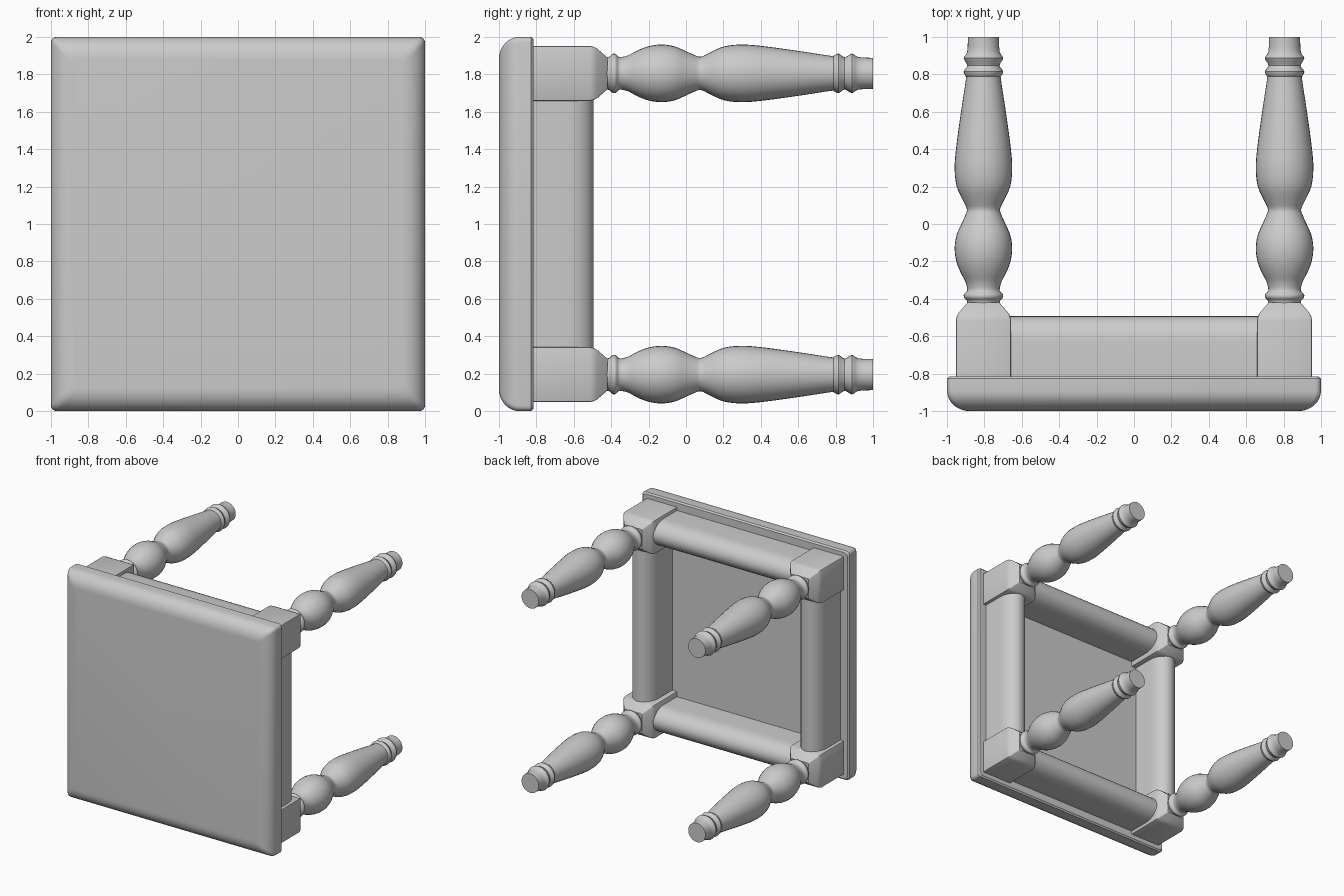
import bpy, bmesh, math
from mathutils import Vector

if "Cube" in bpy.data.objects:
    bpy.data.objects.remove(bpy.data.objects["Cube"])

CZ = 1.0      # height of the table's axis (it lies on its side)
LEG = 0.805   # leg offset from the axis


def loft(name, rings, angle=35):
    """Skin a stack of equal-length closed rings and cap both ends."""
    bm = bmesh.new()
    vs = [[bm.verts.new(p) for p in r] for r in rings]
    n = len(vs[0])
    for a, b in zip(vs, vs[1:]):
        for i in range(n):
            j = (i + 1) % n
            bm.faces.new((a[i], a[j], b[j], b[i]))
    bm.faces.new(vs[0])
    bm.faces.new(vs[-1])
    bmesh.ops.recalc_face_normals(bm, faces=bm.faces)
    me = bpy.data.meshes.new(name)
    bm.to_mesh(me)
    bm.free()
    ob = bpy.data.objects.new(name, me)
    bpy.context.collection.objects.link(ob)
    bpy.ops.object.select_all(action='DESELECT')
    ob.select_set(True)
    bpy.context.view_layer.objects.active = ob
    bpy.ops.object.shade_smooth_by_angle(angle=math.radians(angle))
    return ob


def square_ring(half, y, r, cx=0, cz=CZ, seg=5):
    """Rounded square in the xz plane."""
    pts = []
    for k in range(4):
        mid = math.pi / 4 + k * math.pi / 2
        sx = 1 if math.cos(mid) > 0 else -1
        sz = 1 if math.sin(mid) > 0 else -1
        for s in range(seg + 1):
            a = k * math.pi / 2 + s / seg * math.pi / 2
            pts.append((cx + sx * (half - r) + r * math.cos(a), y,
                        cz + sz * (half - r) + r * math.sin(a)))
    return pts


def round_ring(rad, y, cx, cz, n=32):
    return [(cx + rad * math.cos(2 * math.pi * i / n), y,
             cz + rad * math.sin(2 * math.pi * i / n)) for i in range(n)]


def smooth_profile(p, steps=3):
    """Catmull-Rom through the profile points."""
    p = [Vector(q) for q in p]
    p = [p[0]] + p + [p[-1]]
    out = []
    for a, b, c, d in zip(p, p[1:], p[2:], p[3:]):
        for s in range(steps):
            t = s / steps
            out.append(0.5 * (2 * b + (c - a) * t + (2 * a - 5 * b + 4 * c - d) * t * t
                              + (3 * b - a - 3 * c + d) * t ** 3))
    return out + [p[-1]]


# table top: rounded over towards the front, tiny bevel at the back
top = [(0.988, -0.815), (1.0, -0.827)]
for i in range(9):
    a = i / 8 * math.pi / 2
    top.append((0.88 + 0.12 * math.cos(a), -0.89 - 0.11 * math.sin(a)))
loft("table_top", [square_ring(h, y, 0.03) for h, y in top])

# legs: square block with shoulder, then the turned part
block = [(0.147, -0.83), (0.147, -0.515), (0.143, -0.495),
         (0.133, -0.475), (0.085, -0.42)]
turned = [(-0.44, 0.088), (-0.412, 0.088), (-0.395, 0.103), (-0.375, 0.104),
          (-0.355, 0.087), (-0.31, 0.096), (-0.26, 0.122), (-0.2, 0.145),
          (-0.13, 0.154), (-0.06, 0.144), (0.0, 0.118), (0.045, 0.098),
          (0.08, 0.089), (0.13, 0.112), (0.2, 0.143), (0.29, 0.154),
          (0.4, 0.147), (0.6, 0.12), (0.77, 0.094), (0.79, 0.095),
          (0.815, 0.106), (0.848, 0.086), (0.887, 0.106), (0.92, 0.087),
          (1.0, 0.083)]
for sx, side in ((-1, "left"), (1, "right")):
    for sz, level in ((-1, "lower"), (1, "upper")):
        cx, cz = sx * LEG, CZ + sz * LEG
        loft(f"leg_block_{side}_{level}",
             [square_ring(h, y, 0.008, cx, cz, 2) for h, y in block], 30)
        loft(f"turned_leg_{side}_{level}",
             [round_ring(r, y, cx, cz) for y, r in smooth_profile(turned)])

# rails: round-nosed boards between the leg blocks
section = [(-0.11, -0.83)]
for i in range(17):
    a = math.pi - i / 16 * math.pi
    section.append((0.11 * math.cos(a), -0.63 + 0.137 * math.sin(a)))
section.append((0.11, -0.83))
for s, side, level in ((-1, "left", "lower"), (1, "right", "upper")):
    off = s * 0.813
    loft(f"rail_{side}", [[(off + u, y, CZ + e) for u, y in section] for e in (-0.7, 0.7)])
    loft(f"rail_{level}", [[(e, y, CZ + off + u) for u, y in section] for e in (-0.7, 0.7)])
